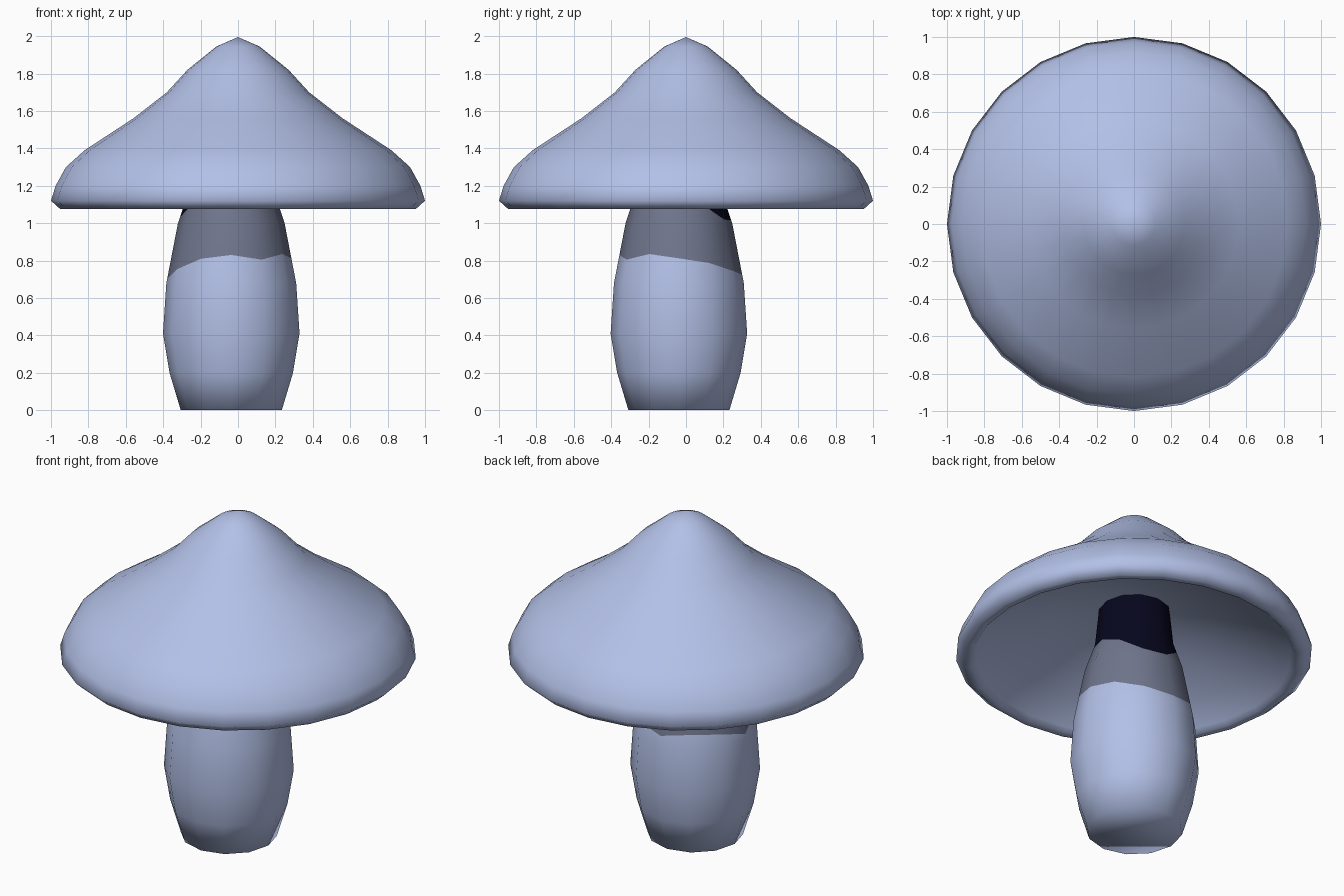
import bpy, bmesh
from math import sin, cos, pi, radians

default = bpy.data.objects.get("Cube")
if default:
    bpy.data.objects.remove(default, do_unlink=True)


def material(name, rgb):
    m = bpy.data.materials.new(name)
    m.use_nodes = True
    m.diffuse_color = (*rgb, 1)
    m.node_tree.nodes["Principled BSDF"].inputs["Base Color"].default_value = (*rgb, 1)
    return m


MATERIALS = [material("pale_blue", (0.45, 0.53, 0.80)),
             material("slate_grey", (0.16, 0.18, 0.265)),
             material("deep_navy", (0.002, 0.002, 0.013))]


def lathe(name, rings, sides, band_colours, centre=(0, 0)):
    """Each ring is a function of the side index -> (radius, z); zero radius makes a pole."""
    bm = bmesh.new()
    rows = []
    for ring in rings:
        if ring(0)[0] == 0:
            rows.append([bm.verts.new((*centre, ring(0)[1]))] * sides)
            continue
        row = []
        for i in range(sides):
            a = 2 * pi * i / sides
            r, z = ring(i)
            row.append(bm.verts.new((centre[0] + r * cos(a), centre[1] + r * sin(a), z)))
        rows.append(row)
    for low, high, colour in zip(rows, rows[1:], band_colours):
        for i in range(sides):
            j = (i + 1) % sides
            corners = dict.fromkeys((low[i], low[j], high[j], high[i]))
            bm.faces.new(list(corners)).material_index = colour
    # Close a flat end, if the first ring is not a pole
    if rings[0](0)[0] > 0:
        bm.faces.new(rows[0][::-1])
    bmesh.ops.recalc_face_normals(bm, faces=bm.faces[:])
    mesh = bpy.data.meshes.new(name)
    bm.to_mesh(mesh)
    bm.free()
    for m in MATERIALS:
        mesh.materials.append(m)
    obj = bpy.data.objects.new(name, mesh)
    bpy.context.collection.objects.link(obj)
    bpy.ops.object.select_all(action="DESELECT")
    obj.select_set(True)
    bpy.context.view_layer.objects.active = obj
    bpy.ops.object.shade_smooth_by_angle(angle=radians(89))
    return obj


def level(r, z):
    return lambda i: (r, z)


# Cap: pointed dome, rolled rim and hollow underside
CAP = [(0, 1.995), (0.115, 1.945), (0.27, 1.82), (0.38, 1.70), (0.56, 1.56),
       (0.82, 1.39), (0.92, 1.30), (0.975, 1.20), (1.0, 1.12), (0.95, 1.075), (0.91, 1.075),
       (0.885, 1.10), (0.75, 1.20), (0.45, 1.33), (0.2, 1.41), (0, 1.42)]
lathe("cap", [level(*p) for p in CAP], 24, [0] * (len(CAP) - 1))

# Stem: barrel with uneven colour bands
STEM = [(0.27, 0), (0.33, 0.2), (0.365, 0.41), (0.347, 0.68),
        (0.285, 1.0), (0.225, 1.18), (0.2, 1.43)]
GREY_EDGE = [0.812, 0.787, 0.745, 0.725, 0.755, 0.745, 0.70, 0.755, 0.81, 0.83, 0.805, 0.835]
NAVY_EDGE = [1.15, 1.10, 1.02, 1.015, 1.10, 1.06, 1.03, 1.09, 1.13, 1.14, 1.15, 1.16]


def stem_radius(z):
    for (r0, z0), (r1, z1) in zip(STEM, STEM[1:]):
        if z <= z1:
            return r0 + (r1 - r0) * (z - z0) / (z1 - z0)


def uneven(heights):
    return lambda i: (stem_radius(heights[i]), heights[i])


stem_rings = [level(*p) for p in STEM]
stem_rings.insert(5, uneven(NAVY_EDGE))
stem_rings.insert(4, uneven(GREY_EDGE))
lathe("stem", stem_rings, 12, [0, 0, 0, 0, 1, 1, 2, 2], centre=(-0.036, -0.038))
